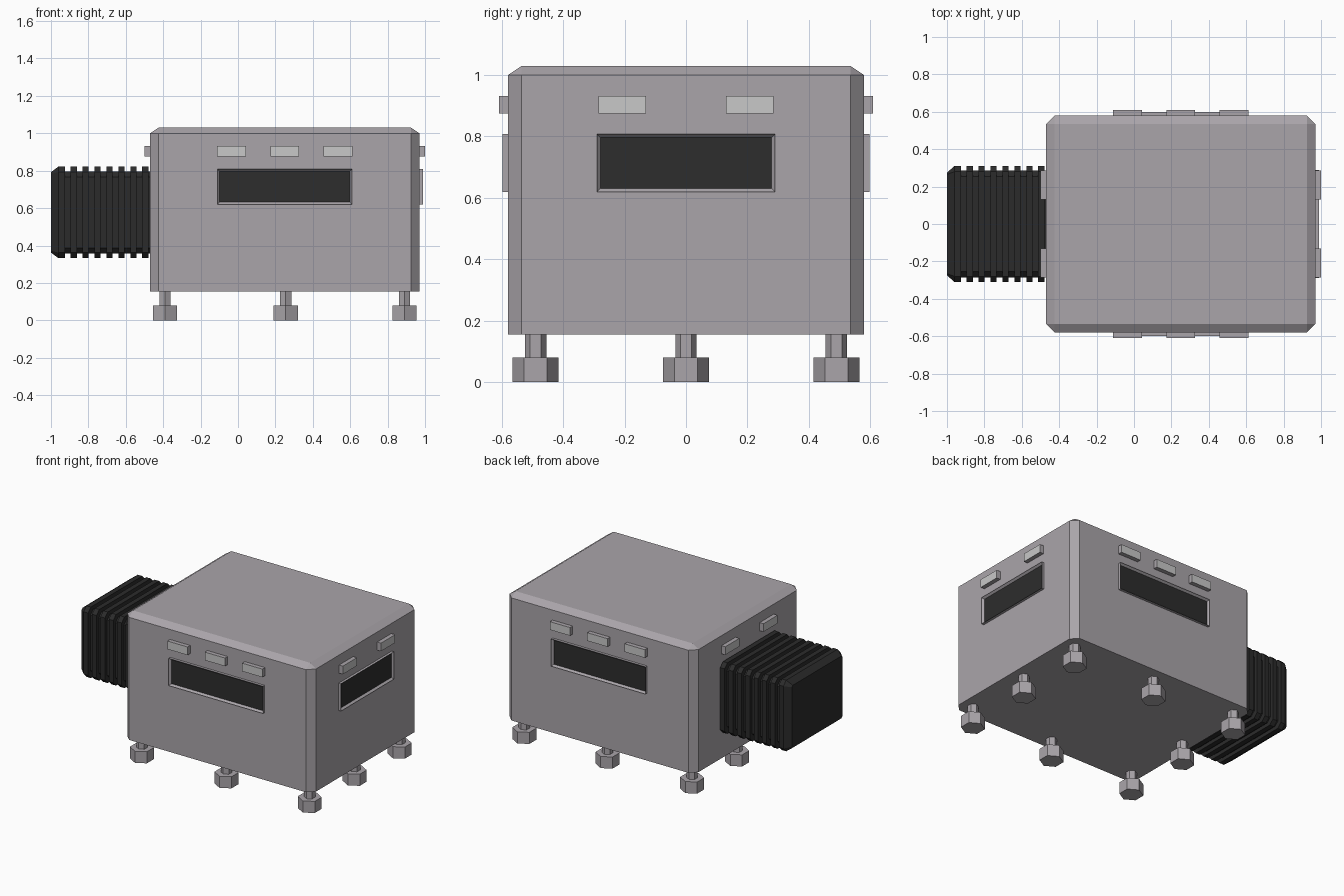
import bpy, bmesh
from math import pi
from mathutils import Matrix, Vector

cube = bpy.data.objects.get("Cube")
if cube:
    bpy.data.objects.remove(cube)


def material(name, r, g, b):
    m = bpy.data.materials.new(name)
    m.use_nodes = True
    m.diffuse_color = (r, g, b, 1)
    bsdf = m.node_tree.nodes["Principled BSDF"]
    bsdf.inputs["Base Color"].default_value = (r, g, b, 1)
    bsdf.inputs["Roughness"].default_value = 0.8
    return m


SHELL = material("warm grey", 0.40, 0.375, 0.40)
RUBBER = material("black rubber", 0.024, 0.024, 0.024)
GLASS = material("dark glass", 0.026, 0.026, 0.026)
LENS = material("pale lens", 0.58, 0.58, 0.58)


def finish(name, bm, *mats):
    bmesh.ops.remove_doubles(bm, verts=bm.verts, dist=1e-5)
    bmesh.ops.recalc_face_normals(bm, faces=bm.faces)
    me = bpy.data.meshes.new(name)
    bm.to_mesh(me)
    bm.free()
    for m in mats:
        me.materials.append(m)
    ob = bpy.data.objects.new(name, me)
    bpy.context.collection.objects.link(ob)
    return ob


def loft(name, sections, place, mat):
    """Skin chamfered rectangles: (level, half width, half depth, chamfer)."""
    bm = bmesh.new()
    rings = []
    for t, a, b, c in sections:
        pts = [(a, c - b), (a, b - c), (a - c, b), (c - a, b),
               (-a, b - c), (-a, c - b), (c - a, -b), (a - c, -b)]
        rings.append([bm.verts.new(place(u, v, t)) for u, v in pts])
    for lo, hi in zip(rings, rings[1:]):
        for i in range(8):
            j = (i + 1) % 8
            bm.faces.new((lo[i], lo[j], hi[j], hi[i]))
    bm.faces.new(rings[0])
    bm.faces.new(rings[-1])
    return finish(name, bm, mat)


# Cabin shell with chamfered corners and roof edge
CX, HX, HY, EDGE = 0.25, 0.72, 0.58, 0.045
loft("cabin_shell",
     [(0.155, HX, HY, EDGE), (1.0, HX, HY, EDGE), (1.03, HX - EDGE, HY - EDGE, 0)],
     lambda u, v, t: Vector((CX + u, v, t)), SHELL)

# Ribbed bellows with a chamfered end
sections = [(-1.0, 0.275, 0.215, 0.01)]
for i in range(8):
    x = -0.96 + 0.064 * i
    sections += [(x, 0.31, 0.245, 0.03), (x + 0.034, 0.31, 0.245, 0.03),
                 (x + 0.034, 0.285, 0.22, 0.03), (x + 0.064, 0.285, 0.22, 0.03)]
loft("bellows", sections, lambda u, v, t: Vector((t, u, 0.577 + v)), RUBBER)


def panel(name, turn, reach, along, z, size, out, inset, sink, mat):
    """Box on a wall; its outer face is inset, sunk and coloured."""
    bm = bmesh.new()
    bmesh.ops.create_cube(bm, size=1)
    depth = out + 0.02
    bmesh.ops.scale(bm, vec=(size[0], depth, size[1]), verts=bm.verts)
    face = min(bm.faces, key=lambda f: f.calc_center_median().y)
    if inset:
        bmesh.ops.inset_region(bm, faces=[face], thickness=inset)
        bmesh.ops.translate(bm, vec=(0, sink, 0), verts=face.verts)
    face.material_index = 1
    spot = Matrix.Translation((along, -reach - out + depth / 2, z))
    bm.transform(Matrix.Translation((CX, 0, 0)) @ Matrix.Rotation(turn, 4, "Z") @ spot)
    return finish(name, bm, SHELL, mat)


# Windows and lamps: wall name, turn, distance, window width, lamp positions
walls = [("front", 0, HY, 0.72, (-0.285, 0, 0.285)),
         ("back", pi, HY, 0.72, (-0.285, 0, 0.285)),
         ("left", pi / 2, HX, 0.58, (-0.208, 0.208)),
         ("right", -pi / 2, HX, 0, (-0.208, 0.208))]
for wall, turn, reach, width, lamps in walls:
    if width:
        panel(wall + "_window", turn, reach, 0, 0.714, (width, 0.188),
              0.018, 0.016, 0.014, GLASS)
    for n, along in enumerate(lamps):
        panel(f"{wall}_lamp_{n + 1}", turn, reach, along, 0.903, (0.154, 0.056),
              0.029, 0, 0, LENS)


# Hexagonal feet around the underside
def foot(name, x, y):
    bm = bmesh.new()
    for radius, low, high in ((0.075, 0, 0.08), (0.035, 0.08, 0.16)):
        bmesh.ops.create_cone(bm, cap_ends=True, segments=6, radius1=radius,
                              radius2=radius, depth=high - low,
                              matrix=Matrix.Translation((x, y, (low + high) / 2)))
    finish(name, bm, SHELL)


for col, x in (("right", -0.39), ("middle", 0.255), ("left", 0.89)):
    for row, y in (("front", -0.49), ("centre", 0), ("back", 0.49)):
        if (col, row) != ("middle", "centre"):
            foot(f"{row}_{col}_foot", x, y)
